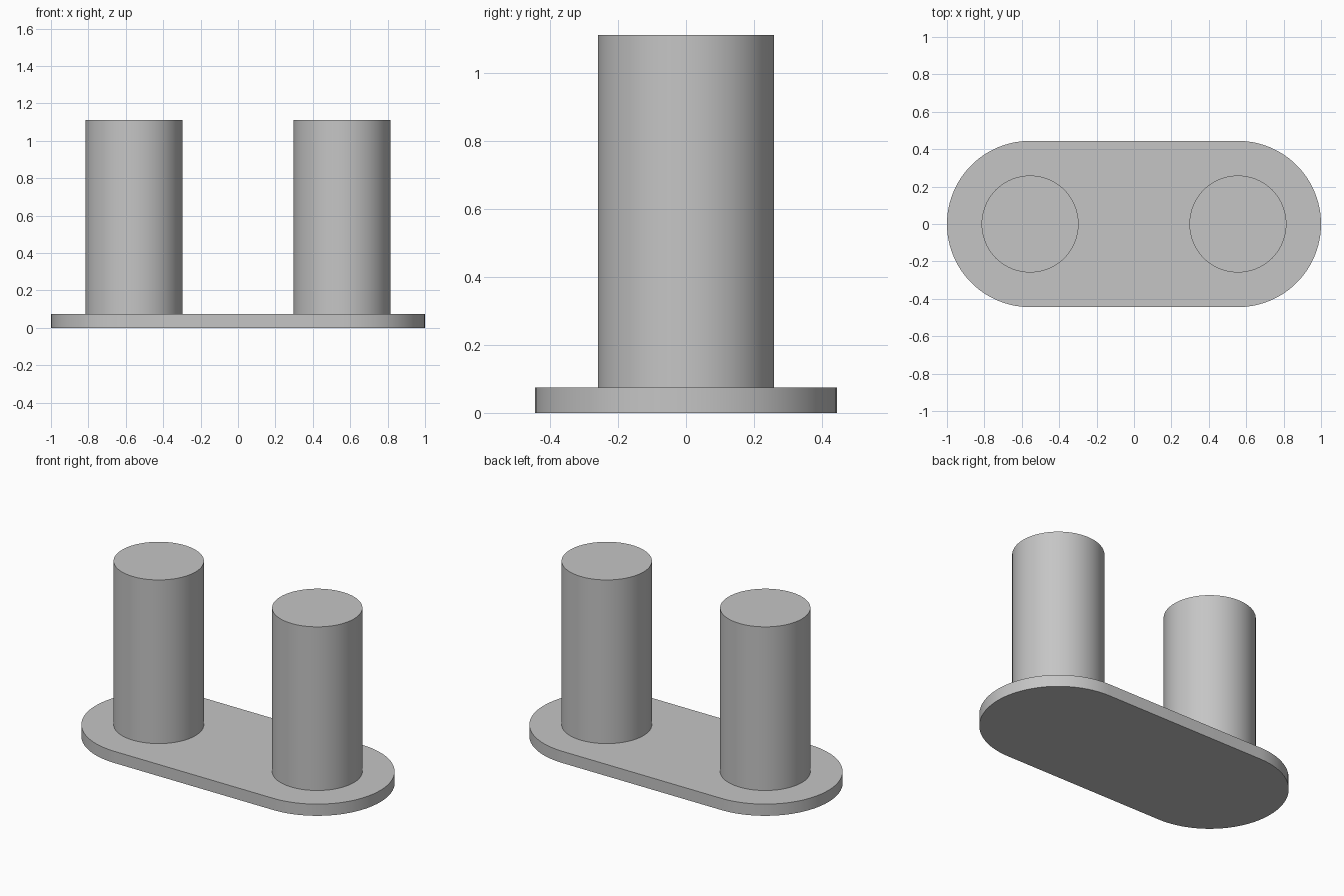
import bpy, bmesh, math

cube = bpy.data.objects.get("Cube")
if cube:
    bpy.data.objects.remove(cube, do_unlink=True)

PIN_X, PLATE_R, PIN_R = 0.5556, 0.4444, 0.2593
PLATE_TOP, PIN_TOP = 0.0741, 1.1111
SEGMENTS = 96

grey = bpy.data.materials.new("plain_grey")
grey.use_nodes = True
colour = (0.56, 0.56, 0.56, 1)
grey.diffuse_color = colour
grey.node_tree.nodes["Principled BSDF"].inputs["Base Color"].default_value = colour


def extrude_outline(name, outline, bottom, top):
    """Raise a closed outline into a solid with smooth sides and crisp rims."""
    bm = bmesh.new()
    base = bm.faces.new([bm.verts.new((x, y, bottom)) for x, y in outline])
    raised = bmesh.ops.extrude_face_region(bm, geom=[base], use_keep_orig=True)
    verts = [v for v in raised["geom"] if isinstance(v, bmesh.types.BMVert)]
    bmesh.ops.translate(bm, verts=verts, vec=(0, 0, top - bottom))
    bmesh.ops.recalc_face_normals(bm, faces=bm.faces[:])
    mesh = bpy.data.meshes.new(name)
    bm.to_mesh(mesh)
    bm.free()
    mesh.materials.append(grey)
    obj = bpy.data.objects.new(name, mesh)
    bpy.context.collection.objects.link(obj)
    bpy.ops.object.select_all(action="DESELECT")
    obj.select_set(True)
    bpy.context.view_layer.objects.active = obj
    bpy.ops.object.shade_smooth_by_angle(angle=math.radians(30))
    return obj


def arc(cx, radius, start, sweep, steps):
    angles = [start + sweep * i / steps for i in range(steps + 1)]
    return [(cx + radius * math.cos(a), radius * math.sin(a)) for a in angles]


# Round-ended link plate
half = math.pi / 2
outline = (arc(PIN_X, PLATE_R, -half, math.pi, SEGMENTS // 2)
           + arc(-PIN_X, PLATE_R, half, math.pi, SEGMENTS // 2))
extrude_outline("link_plate", outline, 0, PLATE_TOP)

# Two upright pins, standing on the plate
for name, side in (("left_pin", 1), ("right_pin", -1)):
    circle = arc(side * PIN_X, PIN_R, 0, math.tau, SEGMENTS)[:-1]
    extrude_outline(name, circle, PLATE_TOP, PIN_TOP)
